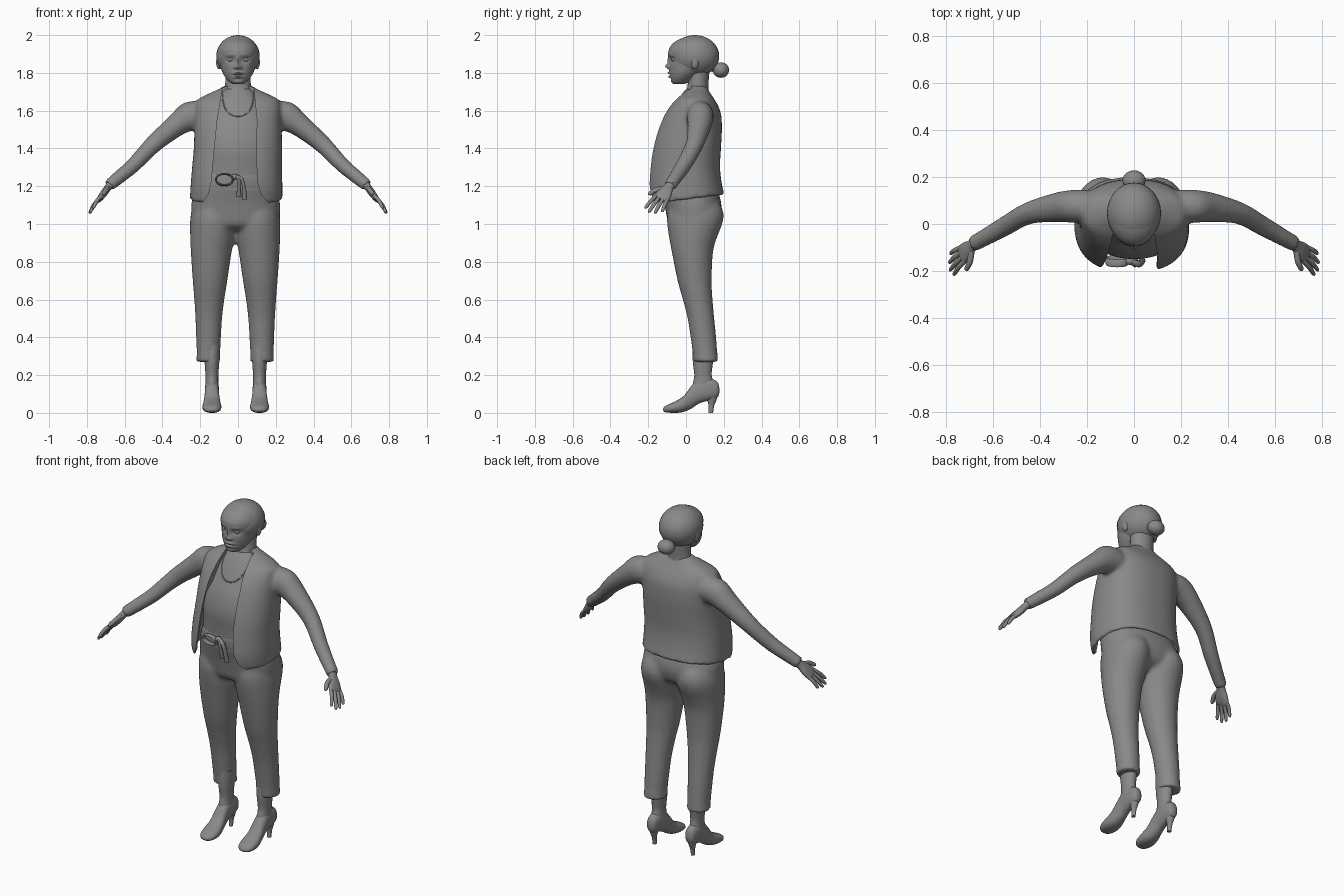
import bpy, bmesh, math
from mathutils import Vector, Matrix
from mathutils.bvhtree import BVHTree

if "Cube" in bpy.data.objects:
    bpy.data.objects.remove(bpy.data.objects["Cube"])


def make(name, bm):
    bmesh.ops.recalc_face_normals(bm, faces=bm.faces)
    me = bpy.data.meshes.new(name)
    bm.to_mesh(me)
    bm.free()
    ob = bpy.data.objects.new(name, me)
    bpy.context.collection.objects.link(ob)
    return ob


def spline(p, i, t):
    a, b, c, d = p[max(i - 1, 0)], p[i], p[i + 1], p[min(i + 2, len(p) - 1)]
    return 0.5 * (2 * b + (c - a) * t + (2 * a - 5 * b + 4 * c - d) * t * t + (3 * b - a - 3 * c + d) * t ** 3)


def loft(name, rings, sub=4, n=32, p=2.0):
    """Skin smooth superellipse rings, each (centre, half axis u, half axis v)."""
    tracks = [[r[k] for r in rings] for k in range(3)]
    steps = [(i, j / sub) for i in range(len(rings) - 1) for j in range(sub)] + [(len(rings) - 2, 1.0)]
    bm, rows = bmesh.new(), []
    for i, t in steps:
        c, u, v = (spline(tr, i, t) for tr in tracks)
        row = []
        for k in range(n):
            a = 2 * math.pi * k / n
            ca, sa = math.cos(a), math.sin(a)
            row.append(bm.verts.new(c + u * math.copysign(abs(ca) ** (2 / p), ca)
                                    + v * math.copysign(abs(sa) ** (2 / p), sa)))
        rows.append(row)
    for a, b in zip(rows, rows[1:]):
        for k in range(n):
            bm.faces.new((a[k], a[(k + 1) % n], b[(k + 1) % n], b[k]))
    bm.faces.new(rows[0])
    bm.faces.new(rows[-1])
    return make(name, bm)


def stack(name, rows, inset=0.0, **kw):
    """Horizontal sections: z, centre x, half width, front y, back y, optional tilt."""
    rings = []
    for z, cx, rx, yf, yb, *tilt in rows:
        ry = (yb - yf) / 2 - inset
        rings.append((Vector((cx, (yf + yb) / 2, z)), Vector((rx - inset, 0, 0)),
                      Vector((0, ry, ry * tilt[0] if tilt else 0))))
    return loft(name, rings, **kw)


def tube(name, pts, hint=(0, 1, 0), **kw):
    """Path of (point, half size along hint, half size across)."""
    rings = []
    for i, (c, ru, rv) in enumerate(pts):
        t = (Vector(pts[min(i + 1, len(pts) - 1)][0]) - Vector(pts[max(i - 1, 0)][0])).normalized()
        u = Vector(hint)
        u = (u - t * u.dot(t)).normalized()
        rings.append((Vector(c), u * ru, t.cross(u) * rv))
    return loft(name, rings, **kw)


def ball(name, c, r):
    bm = bmesh.new()
    bmesh.ops.create_uvsphere(bm, u_segments=32, v_segments=20, radius=1,
                              matrix=Matrix.Translation(c) @ Matrix.Diagonal((*r, 1)))
    return make(name, bm)


def apply(ob, kind, **settings):
    m = ob.modifiers.new(kind, kind)
    for k, v in settings.items():
        setattr(m, k, v)
    bpy.context.view_layer.objects.active = ob
    bpy.ops.object.modifier_apply(modifier=m.name)


def fuse(name, parts, voxel, smooth=5):
    bm = bmesh.new()
    for o in parts:
        bm.from_mesh(o.data)
        bpy.data.objects.remove(o)
    ob = make(name, bm)
    apply(ob, 'REMESH', mode='VOXEL', voxel_size=voxel)
    apply(ob, 'SMOOTH', factor=0.5, iterations=smooth)
    return ob


def cut(ob, cutter):
    cutter.hide_render = True
    apply(ob, 'BOOLEAN', operation='DIFFERENCE', solver='EXACT', object=cutter)
    bpy.data.objects.remove(cutter)


# Jacket: torso and sleeves blended, then hollowed and opened at the front
body = [(1.13, -.01, .245, -.195, .203, .13), (1.2, -.008, .243, -.207, .19, .05), (1.3, -.005, .238, -.198, .18),
        (1.4, 0, .234, -.182, .185), (1.5, 0, .231, -.155, .19), (1.58, 0, .228, -.12, .186),
        (1.63, 0, .224, -.085, .168), (1.66, 0, .212, -.058, .15), (1.69, 0, .155, -.025, .13),
        (1.715, 0, .1, 0, .115), (1.732, 0, .075, .015, .108)]
arm = [(.15, .075, 1.57, .06, .06), (.2, .075, 1.575, .07, .075), (.26, .075, 1.568, .07, .078),
       (.33, .07, 1.52, .063, .06), (.45, .045, 1.42, .047, .047), (.55, -.01, 1.315, .042, .04),
       (.63, -.055, 1.247, .037, .036), (.685, -.085, 1.203, .034, .033)]
sleeves = [tube("sleeve", [((s * x, y, z), a, b) for x, y, z, a, b in arm]) for s in (1, -1)]
jacket = fuse("jacket", [stack("torso", body, n=64, p=2.4)] + sleeves, .011, 7)
hollow = [(1.0, -.01, .245, -.195, .203)] + body[:5] + [(1.55, 0, .18, -.1, .15)]
cut(jacket, stack("hollow_cutter", hollow, inset=.013, n=64, p=2.4))
edge_l = [(-.085, 1.8), (-.085, 1.7), (-.11, 1.55), (-.125, 1.4), (-.14, 1.23), (-.155, 1.16), (-.185, 1.115), (-.24, 1.0)]
edge_r = [(.23, 1.0), (.165, 1.11), (.125, 1.15), (.105, 1.21), (.096, 1.34), (.1, 1.55), (.085, 1.7), (.085, 1.8)]
bm = bmesh.new()
face = bm.faces.new([bm.verts.new((x, -.4, z)) for x, z in edge_l + edge_r])
ext = bmesh.ops.extrude_face_region(bm, geom=[face])
bmesh.ops.translate(bm, vec=(0, .43, 0), verts=[g for g in ext['geom'] if isinstance(g, bmesh.types.BMVert)])
cut(jacket, make("opening_cutter", bm))

# Shirt and upper chest, with the scooped neckline laid on the surface
shirt = stack("shirt", [(1.18, -.005, .2, -.135, .12), (1.3, 0, .195, -.142, .13), (1.4, 0, .195, -.148, .14),
                        (1.5, 0, .185, -.125, .14), (1.57, 0, .165, -.09, .14), (1.62, 0, .14, -.065, .13),
                        (1.67, 0, .105, -.035, .12), (1.715, 0, .07, .0, .11)], n=64, p=2.2)
bm = bmesh.new()
bm.from_mesh(shirt.data)
tree = BVHTree.FromBMesh(bm)
bm.free()
trim = []
for i in range(15):
    a = math.pi * i / 14
    x, z = -.082 * math.cos(a), 1.685 - .115 * math.sin(a) ** .8
    hit = tree.ray_cast(Vector((x, -1, z)), Vector((0, 1, 0)))[0]
    if hit:
        trim.append((hit, .003, .0035))
tube("neckline", trim, n=10, sub=2)

# Trousers: hips and legs blended
parts = [stack("hips", [(1.27, -.005, .19, -.142, .13), (1.2, -.008, .215, -.138, .16), (1.12, -.012, .233, -.118, .185),
                        (1.06, -.012, .235, -.106, .185), (1.01, -.012, .222, -.096, .165), (.985, -.012, .17, -.08, .13),
                        (.965, -.012, .1, -.04, .1)], n=48, p=2.3)]
leg = [(1.17, .1, .07, -.05, .13), (1.1, .113, .105, -.085, .183), (1.05, .117, .118, -.098, .199),
       (1.0, .118, .121, -.1, .192), (.93, .121, .117, -.09, .165), (.85, .127, .108, -.075, .143),
       (.7, .133, .092, -.045, .136), (.6, .137, .08, -.017, .141), (.5, .14, .071, .008, .15),
       (.4, .141, .066, .024, .16), (.31, .142, .062, .036, .167), (.27, .142, .066, .038, .172)]
for s in (1, -1):
    parts.append(stack("leg", [(z, s * x - .015, rx, a, b) for z, x, rx, a, b in leg]))
fuse("trousers", parts, .011, 8)

# Drawstring bow at the waist
ring = [((-.072 + .045 * math.cos(a), -.158 - .01 * math.sin(a), 1.235 + .03 * math.sin(a)), .016, .005)
        for a in [math.tau * i / 12 for i in range(13)]]
tube("bow_loop", ring, n=12)
ball("bow_knot", (-.018, -.158, 1.25), (.018, .016, .016))
for ex, ez in ((.035, 1.13), (.005, 1.145)):
    tube("bow_tail", [((-.018, -.155, 1.255), .01, .01), ((ex * .5, -.17, 1.24), .014, .009),
                      ((ex * .9, -.165, 1.19), .014, .01), ((ex, -.155, ez), .012, .014)], n=12)

# Head, with the face shaped by soft pushes (x, z, radius x, radius z, move y)
head = stack("head", [(1.742, 0, .028, -.068, -.01), (1.752, 0, .045, -.078, .02), (1.775, 0, .066, -.083, .05),
                      (1.805, 0, .083, -.087, .09), (1.84, 0, .094, -.086, .13), (1.88, 0, .102, -.09, .15),
                      (1.92, 0, .104, -.092, .16), (1.955, 0, .088, -.07, .145), (1.98, 0, .055, -.03, .1),
                      (1.992, 0, .015, .02, .06)], n=96, sub=8)
pushes = [(0, 1.834, .015, .013, -.02), (0, 1.862, .01, .028, -.01), (0, 1.8, .027, .007, -.011),
          (0, 1.78, .023, .007, -.011), (0, 1.79, .026, .0035, .007), (0, 1.766, .02, .007, .004)]
for s in (1, -1):
    pushes += [(s * .015, 1.829, .009, .008, -.008), (s * .04, 1.87, .022, .014, .012),
               (s * .04, 1.894, .028, .008, -.004), (s * .055, 1.835, .025, .02, -.004)]
for v in head.data.vertices:
    if v.co.y < 0:
        x, z = v.co.x, v.co.z
        fade = min(1, -v.co.y / .04)
        v.co.y += fade * sum(d * math.exp(-((x - a) / r) ** 2 - ((z - b) / q) ** 2) for a, b, r, q, d in pushes)
stack("neck", [(1.62, 0, .085, -.03, .12), (1.68, 0, .078, -.012, .12), (1.72, 0, .07, .006, .118),
               (1.76, 0, .067, .01, .12), (1.82, 0, .068, .01, .125)])
ball("hair", (0, .046, 1.889), (.115, .13, .111))
ball("bun", (0, .185, 1.815), (.049, .043, .041))
ball("hair_tie", (0, .15, 1.83), (.026, .026, .026))


def finger(name, base, tip, r, b, bend):
    mid = (base + tip) / 2 + bend
    tube(name, [(base, r, r), (mid, r, r), (base.lerp(tip, .9), r * .8, r * .8), (tip, r * .3, r * .3)],
         hint=b, n=12)


for s in (1, -1):
    side = "left" if s > 0 else "right"
    ball(side + "_eye", (s * .04, -.065, 1.87), (.016, .013, .011))
    ball(side + "_ear", (s * .1, .047, 1.855), (.016, .021, .035))

    # Hand: d runs to the fingertips, b towards the thumb side
    w = Vector((s * .672, -.077, 1.215))
    d = Vector((s * .52, -.475, -.71)).normalized()
    b = Vector((s * -.28, -.88, .38)).normalized()
    up = Vector((s * .8, 0, .6)) * .006
    tube(side + "_palm", [(w, .024, .021), (w + d * .035, .027, .019), (w + d * .07, .038, .019),
                          (w + d * .105, .042, .016), (w + d * .122, .037, .011)], hint=b, n=24, p=2.3)
    for k, reach in ((.031, .21), (.011, .225), (-.01, .215), (-.03, .188)):
        finger(side + "_finger", w + d * .1 + b * k, w + d * reach + b * k * 1.5, .0105, b, up)
    finger(side + "_thumb", w + d * .045 + b * .018, w + d * .12 + b * .074, .013, b.cross(d), d * -.005 + b * .006)

    # Ankle, shoe and heel
    x = s * .126 - .012
    stack(side + "_ankle", [(.36, x, .045, .035, .15), (.27, x, .039, .036, .143), (.2, x, .034, .044, .136),
                            (.15, x, .034, .035, .15), (.1, x, .033, .03, .15)])
    shoe = [(.177, .11, .13, .008), (.165, .08, .165, .027), (.12, .066, .185, .036), (.07, .05, .18, .037),
            (.03, .024, .145, .039), (-.01, .006, .092, .045), (-.05, .0, .065, .05), (-.09, .001, .046, .045),
            (-.112, .004, .034, .03), (-.121, .012, .022, .01)]
    loft(side + "_shoe", [(Vector((x, y, (lo + hi) / 2)), Vector((rx, 0, 0)), Vector((0, 0, (hi - lo) / 2)))
                          for y, lo, hi, rx in shoe], p=2.3)
    stack(side + "_heel", [(.11, x, .028, .1, .17), (.07, x, .02, .112, .162), (.04, x, .013, .119, .15),
                           (0, x, .011, .119, .143)], n=20)

# One dark grey finish for every part
grey = bpy.data.materials.new("dark_grey")
grey.diffuse_color = (.25, .25, .25, 1)
grey.use_nodes = True
grey.node_tree.nodes["Principled BSDF"].inputs["Base Color"].default_value = grey.diffuse_color
for ob in bpy.context.collection.objects:
    ob.data.materials.clear()
    ob.data.materials.append(grey)
bpy.ops.object.select_all(action='SELECT')
bpy.ops.object.shade_smooth_by_angle(angle=math.radians(50))
